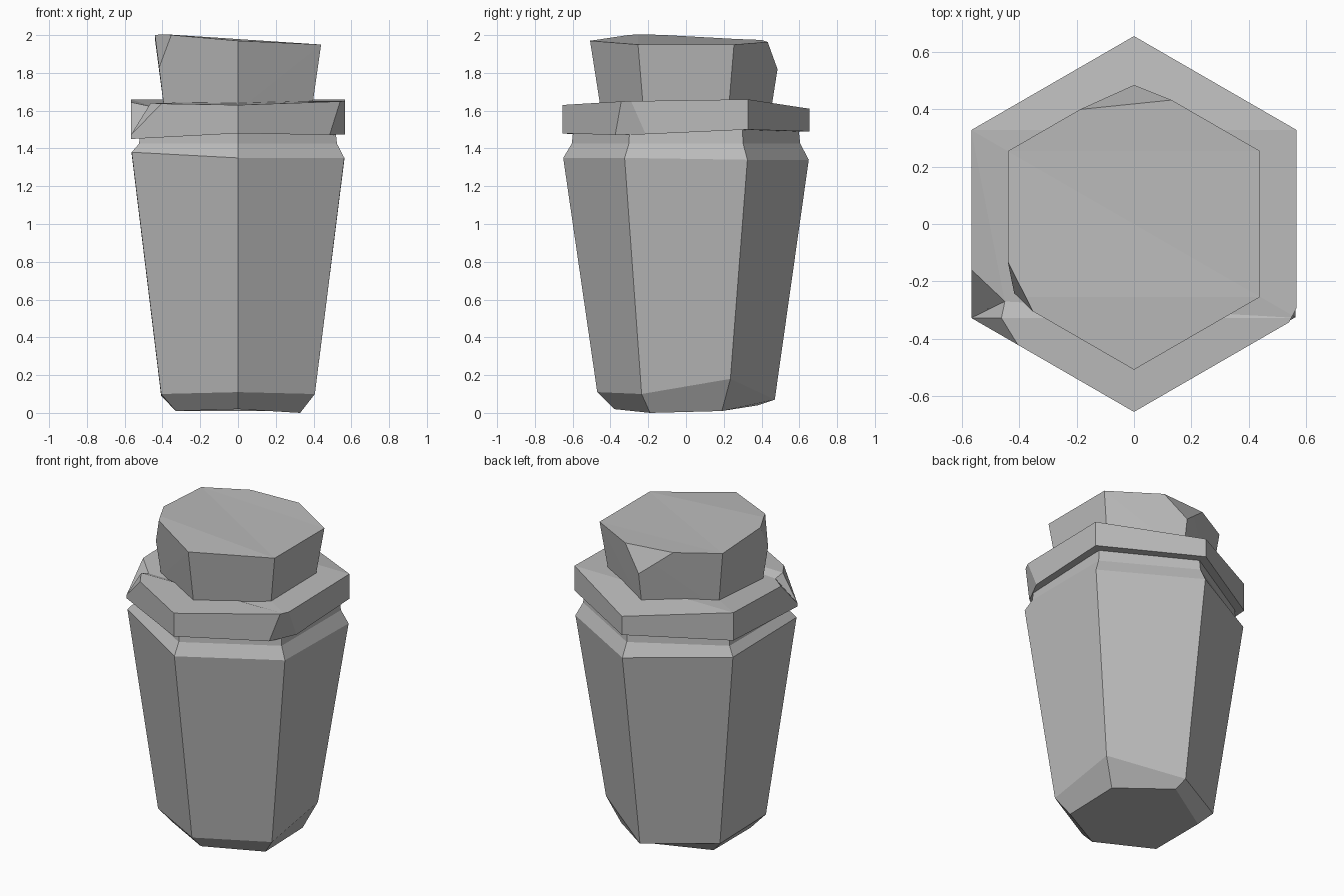
import bpy, bmesh
from math import cos, sin, radians
from mathutils import Vector

cube = bpy.data.objects.get("Cube")
if cube:
    bpy.data.objects.remove(cube)

grey = bpy.data.materials.new("stone_grey")
grey.use_nodes = True
grey.diffuse_color = (0.5, 0.5, 0.5, 1)
grey.node_tree.nodes["Principled BSDF"].inputs["Base Color"].default_value = (0.5, 0.5, 0.5, 1)


def hex_loft(rings):
    """Stack six-sided rings; each ring is (radius, corner heights from the front corner on)."""
    bm = bmesh.new()
    loops = []
    for r, heights in rings:
        if isinstance(heights, float):
            heights = [heights] * 6
        loops.append([bm.verts.new((r * cos(radians(60 * i - 90)), r * sin(radians(60 * i - 90)), z))
                      for i, z in enumerate(heights)])
    for low, high in zip(loops, loops[1:]):
        for i in range(6):
            j = (i + 1) % 6
            bm.faces.new((low[i], low[j], high[j], high[i]))
    bm.faces.new(loops[0][::-1])
    bm.faces.new(loops[-1])
    return bm


def chip(bm, a, b, c, dent=None):
    """Slice a corner off along three points; dent pushes the chip's upper edge inward."""
    a, b, c = Vector(a), Vector(b), Vector(c)
    normal = (b - a).cross(c - a).normalized()
    middle = sum((v.co for v in bm.verts), Vector()) / len(bm.verts)
    if normal.dot(middle - a) > 0:
        normal = -normal
    bmesh.ops.triangulate(bm, faces=bm.faces[:])
    bmesh.ops.bisect_plane(bm, geom=bm.verts[:] + bm.edges[:] + bm.faces[:],
                           plane_co=a, plane_no=normal, clear_outer=True)
    rim = [e for e in bm.edges if e.is_boundary]
    patch = bmesh.ops.edgeloop_fill(bm, edges=rim)["faces"]
    if dent and patch:
        top = max(patch[0].edges, key=lambda e: e.verts[0].co.z + e.verts[1].co.z)
        _, v = bmesh.utils.edge_split(top, top.verts[0], 0.5)
        v.co = dent
        bmesh.ops.triangulate(bm, faces=bm.faces[:])


def finish(bm, name):
    bmesh.ops.recalc_face_normals(bm, faces=bm.faces[:])
    mesh = bpy.data.meshes.new(name)
    bm.to_mesh(mesh)
    bm.free()
    mesh.materials.append(grey)
    bpy.context.collection.objects.link(bpy.data.objects.new(name, mesh))


# Tapered jar with bevelled foot, shoulder and neck
jar = hex_loft([
    (0.38, [0.02, 0.0, 0.01, 0.04, 0.01, 0.01]),
    (0.47, [0.11, 0.1, 0.18, 0.07, 0.09, 0.1]),
    (0.65, [1.35, 1.35, 1.34, 1.34, 1.37, 1.38]),
    (0.605, 1.425),
    (0.59, 1.55),
])
finish(jar, "jar_body")

# Overhanging collar with two broken corners
collar = hex_loft([
    (0.655, [1.48, 1.47, 1.5, 1.49, 1.48, 1.45]),
    (0.655, [1.63, 1.65, 1.66, 1.61, 1.66, 1.64]),
])
chip(collar, (-0.57, -0.15, 1.65), (-0.41, -0.42, 1.63), (-0.56, -0.35, 1.46), dent=(-0.45, -0.27, 1.62))
chip(collar, (0.555, -0.315, 1.65), (0.48, -0.38, 1.46), (0.575, -0.2, 1.48))
finish(collar, "collar")

# Flared stopper with two chipped corners
stopper = hex_loft([
    (0.45, 1.6),
    (0.508, [1.97, 1.95, 1.95, 1.97, 1.98, 2.008]),
])
chip(stopper, (-0.45, -0.12, 1.98), (-0.34, -0.33, 2.0), (-0.425, -0.23, 1.82))
chip(stopper, (0.08, 0.425, 1.97), (-0.09, 0.41, 1.97), (0, 0.48, 1.83))
finish(stopper, "stopper")
